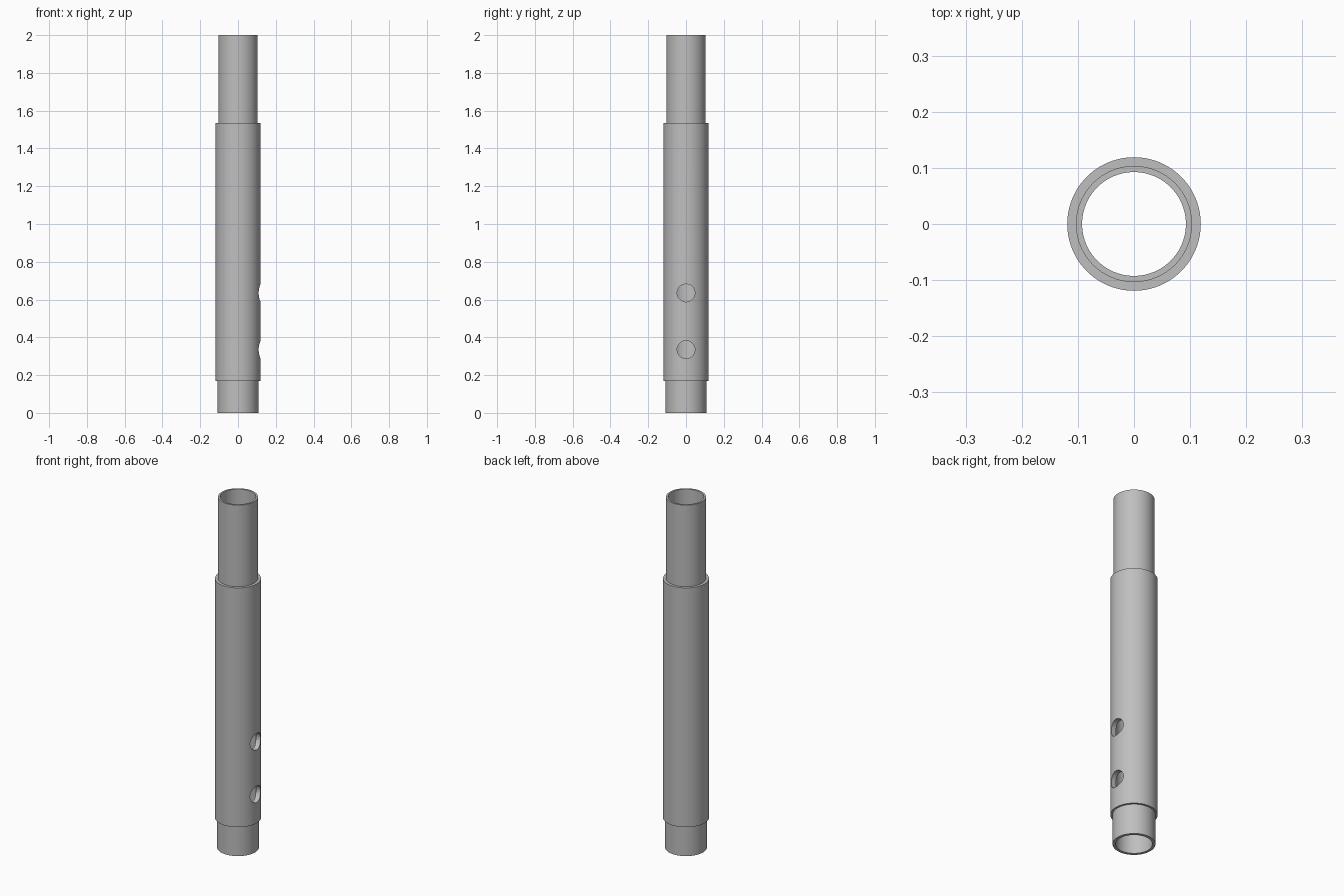
import bpy
import bmesh
import math
from mathutils import Matrix

SIDES = 96
BORE = 0.0925
HOLE_RADIUS = 0.047
HOLE_HEIGHTS = (0.335, 0.635)

if "Cube" in bpy.data.objects:
    bpy.data.objects.remove(bpy.data.objects["Cube"])

steel = bpy.data.materials.new("light grey steel")
steel.use_nodes = True
grey = (0.52, 0.52, 0.52, 1)
steel.diffuse_color = grey
steel.node_tree.nodes["Principled BSDF"].inputs["Base Color"].default_value = grey


def add_object(name, bm):
    bmesh.ops.recalc_face_normals(bm, faces=bm.faces)
    mesh = bpy.data.meshes.new(name)
    bm.to_mesh(mesh)
    bm.free()
    obj = bpy.data.objects.new(name, mesh)
    bpy.context.collection.objects.link(obj)
    obj.data.materials.append(steel)
    return obj


def lathe(name, profile):
    """Turn a closed (radius, height) outline around the z axis."""
    bm = bmesh.new()
    rings = []
    for r, z in profile:
        angles = [math.tau * i / SIDES for i in range(SIDES)]
        rings.append([bm.verts.new((r * math.cos(a), r * math.sin(a), z)) for a in angles])
    for k, ring in enumerate(rings):
        upper = rings[(k + 1) % len(rings)]
        for i in range(SIDES):
            j = (i + 1) % SIDES
            bm.faces.new((ring[i], ring[j], upper[j], upper[i]))
    return add_object(name, bm)


# Stepped hollow tube: lower spigot, thick sleeve, upper neck
tube = lathe("stepped_tube", [
    (BORE, 0), (0.108, 0), (0.108, 0.17), (0.119, 0.17),
    (0.119, 1.535), (0.1035, 1.535), (0.1035, 2), (BORE, 2),
])

# Two pin holes through the left wall only
bm = bmesh.new()
for z in HOLE_HEIGHTS:
    place = Matrix.Translation((0.12, 0, z)) @ Matrix.Rotation(math.pi / 2, 4, "Y")
    bmesh.ops.create_cone(bm, cap_ends=True, segments=48, radius1=HOLE_RADIUS,
                          radius2=HOLE_RADIUS, depth=0.16, matrix=place)
cutter = add_object("pin_hole_cutter", bm)
cutter.hide_render = True
cutter.hide_set(True)

holes = tube.modifiers.new("pin holes", "BOOLEAN")
holes.operation = "DIFFERENCE"
holes.solver = "EXACT"
holes.object = cutter

# Apply the cut, then smooth the round walls and keep the rims crisp
bpy.ops.object.select_all(action="DESELECT")
tube.select_set(True)
bpy.context.view_layer.objects.active = tube
bpy.ops.object.modifier_apply(modifier=holes.name)
bpy.data.objects.remove(cutter)
bpy.ops.object.shade_smooth_by_angle(angle=math.radians(30))
